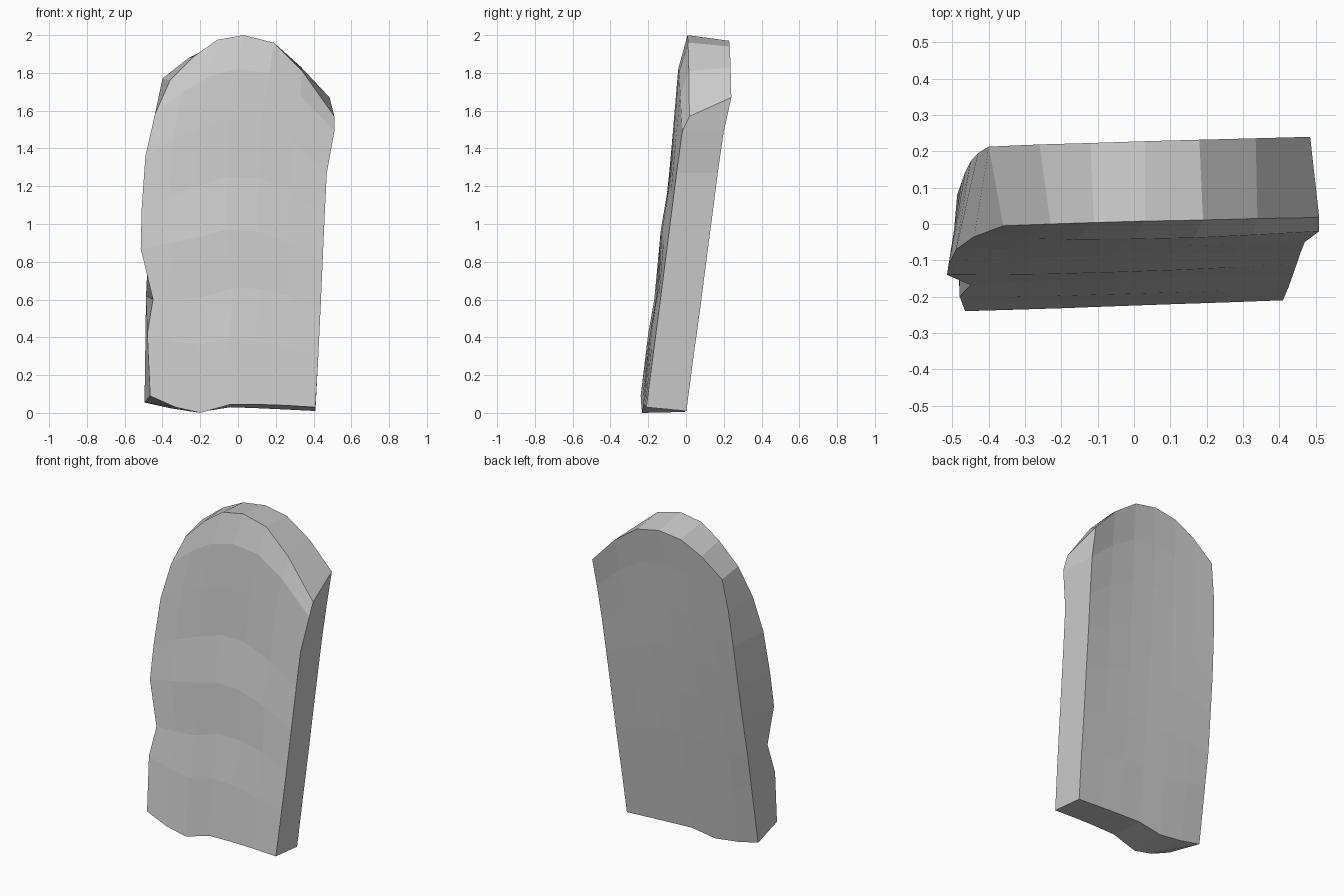
import bpy, bmesh
from mathutils import Vector


def coons(left, right, bottom, top, bumps):
    """Grid of points filling four boundary curves, rows pushed in y by bumps."""
    L, R, B, T = [[Vector(p) for p in c] for c in (left, right, bottom, top)]
    rows, cols = len(L), len(B)
    grid = []
    for j in range(rows):
        v = j / (rows - 1)
        row = []
        for i in range(cols):
            u = i / (cols - 1)
            p = L[j].lerp(R[j], u) + B[i].lerp(T[i], v)
            p -= B[0].lerp(B[-1], u).lerp(T[0].lerp(T[-1], u), v)
            p.y += bumps[j] * 4 * u * (1 - u)
            row.append(p)
        grid.append(row)
    return grid


# Front face: worn left edge, straight right edge, chipped base, arched top
front = coons(
    [(-.465, -.24, .09), (-.48, -.2, .42), (-.45, -.168, .6), (-.515, -.14, .87),
     (-.51, -.11, 1.08), (-.49, -.07, 1.36), (-.44, -.035, 1.58), (-.36, -.005, 1.76)],
    [(.41, -.21, .03), (.425, -.175, .3), (.437, -.142, .55), (.448, -.11, .8),
     (.459, -.078, 1.05), (.47, -.05, 1.27), (.51, -.02, 1.49), (.51, .018, 1.57)],
    [(-.465, -.24, .09), (-.33, -.236, .03), (-.2, -.232, 0), (-.04, -.226, .045),
     (.1, -.221, .045), (.25, -.216, .04), (.41, -.21, .03)],
    [(-.36, -.005, 1.76), (-.23, 0, 1.89), (-.11, .004, 1.975), (.03, .008, 2),
     (.19, .011, 1.96), (.34, .015, 1.81), (.51, .018, 1.57)],
    [0, -.005, .005, -.008, .008, -.005, -.015, 0])

# Back face: flatter, slightly lower arch
back = coons(
    [(-.495, -.01, .055), (-.49, .045, .4), (-.487, .08, .62), (-.475, .115, .87),
     (-.465, .143, 1.08), (-.45, .172, 1.34), (-.43, .195, 1.58), (-.4, .213, 1.77)],
    [(.41, .002, .01), (.423, .04, .3), (.434, .075, .55), (.445, .107, .8),
     (.456, .14, 1.05), (.467, .168, 1.27), (.48, .2, 1.49), (.485, .24, 1.67)],
    [(-.495, -.01, .055), (-.36, -.007, .025), (-.2, -.005, .005), (-.04, -.002, .03),
     (.1, 0, .025), (.25, .001, .018), (.41, .002, .01)],
    [(-.4, .213, 1.77), (-.26, .219, 1.88), (-.12, .223, 1.95), (.03, .228, 1.97),
     (.18, .232, 1.94), (.335, .236, 1.83), (.485, .24, 1.67)],
    [0] * 8)

bm = bmesh.new()
grids = [[[bm.verts.new(p) for p in row] for row in g] for g in (front, back)]
for g in grids:
    for a, b in zip(g, g[1:]):
        for i in range(len(a) - 1):
            bm.faces.new((a[i], a[i + 1], b[i + 1], b[i]))


# Rim of the slab joins the two faces
def rim(g):
    return (g[0] + [r[-1] for r in g[1:-1]] + g[-1][::-1]
            + [r[0] for r in g[-2:0:-1]])


f, b = rim(grids[0]), rim(grids[1])
for i in range(len(f)):
    k = (i + 1) % len(f)
    bm.faces.new((f[k], f[i], b[i], b[k]))
bmesh.ops.recalc_face_normals(bm, faces=bm.faces)

mesh = bpy.data.meshes.new("leaning_stone_slab")
bm.to_mesh(mesh)
bm.free()
bpy.context.collection.objects.link(bpy.data.objects.new("leaning_stone_slab", mesh))
